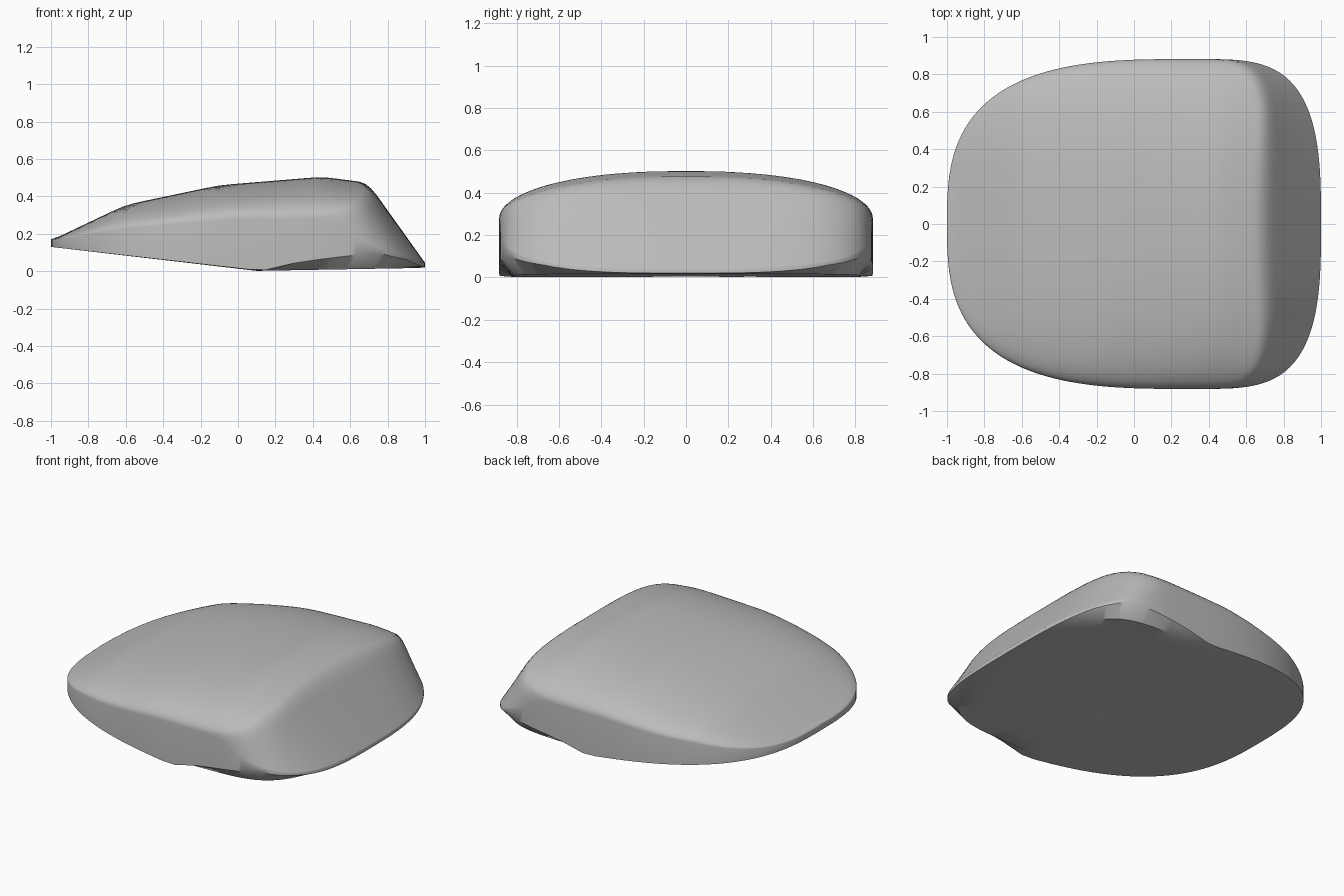
import bpy, bmesh, math

if "Cube" in bpy.data.objects:
    bpy.data.objects.remove(bpy.data.objects["Cube"], do_unlink=True)

SEGMENTS = 160
MID, HALF = 0.3, 0.882          # widest station and half width

PEAK = [(-1, .165), (-.6, .355), (-.1, .46), (.45, .505), (.68, .475), (1, .42)]
SHOULDER = [(-1, .165), (-.6, .23), (0, .28), (1, .28)]
LIP = [(.3, .4), (.45, .3), (.6, .19), (.75, .125), (.9, .075), (1, .045)]
WALL_FOOT = [(-1, .13), (.1, .005), (.2, .01), (.32, .05), (.74, .10), (.9, .06), (1, .02)]
KEEL = [(-1, .13), (.1, .002), (1, .018)]


def lerp(points, x):
    for (x0, z0), (x1, z1) in zip(points, points[1:]):
        if x <= x1:
            return z0 + (z1 - z0) * max(0, x - x0) / (x1 - x0)
    return points[-1][1]


def soft_lerp(points, x, d=.05):
    return (lerp(points, x - d) + 2 * lerp(points, x) + lerp(points, x + d)) / 4


def half_width(x):
    if x > MID:
        return HALF * max(0, 1 - ((x - MID) / .7) ** 3.9) ** (1 / 3)
    return HALF * max(0, 1 - ((MID - x) / 1.3) ** 3) ** .345


def nose_x(y):
    return MID + .7 * max(0, 1 - (abs(y) / HALF) ** 3) ** (1 / 3.9)


def outline(a):
    c, s = math.cos(a), math.sin(a)
    length, p, q = (.7, 3.9, 3) if c > 0 else (1.3, 3, 1 / .345)
    x = MID + math.copysign(length * abs(c) ** (2 / p), c)
    return x, math.copysign(HALF * abs(s) ** (2 / q), s)


def top_height(x, y, rim_x):
    # domed cross-section, blended with the steep sloping face
    t = min(1, abs(y) / max(half_width(x), 1e-4))
    low, high = lerp(SHOULDER, x), soft_lerp(PEAK, x)
    dome = low + (high - low) * math.sqrt(max(0, 1 - t ** 2.3))
    if rim_x < MID:
        return dome
    face = lerp(LIP, rim_x) + 1.4 * max(0, nose_x(y) - x)
    h = max(0, .06 - abs(dome - face)) / .06
    return min(dome, face) - h * h * .015


bm = bmesh.new()
rim = [outline(2 * math.pi * i / SEGMENTS) for i in range(SEGMENTS)]


def ring(scale, height):
    verts = []
    for ox, oy in rim:
        x, y = MID + (ox - MID) * scale, oy * scale
        verts.append(bm.verts.new((x, y, height(x, y, ox))))
    return verts


def bridge(a, b):
    for i in range(SEGMENTS):
        j = (i + 1) % SEGMENTS
        bm.faces.new((a[i], a[j], b[j], b[i]))


def cap(loop, z, flip):
    centre = bm.verts.new((MID, 0, z))
    for i in range(SEGMENTS):
        j = (i + 1) % SEGMENTS
        bm.faces.new((loop[j], loop[i], centre) if flip else (loop[i], loop[j], centre))


# underside, undercut and vertical wall
def keel_height(x, y, rim_x):
    return lerp(KEEL, x)


rings = [ring(s, keel_height) for s in (.3, .6, .8, .93)]
rings.append(ring(1, lambda x, y, o: lerp(WALL_FOOT, o)))
cap(rings[0], lerp(KEEL, MID), True)

# domed upper shell, with rings packed toward the rim
STEPS = 30
for k in range(STEPS):
    rings.append(ring(math.cos(k / STEPS * math.pi / 2), top_height))
for a, b in zip(rings, rings[1:]):
    bridge(a, b)
cap(rings[-1], top_height(MID, 0, MID), False)
bmesh.ops.recalc_face_normals(bm, faces=bm.faces)

mesh = bpy.data.meshes.new("wedge_shell")
bm.to_mesh(mesh)
bm.free()
shell = bpy.data.objects.new("wedge_shell", mesh)
bpy.context.collection.objects.link(shell)

# single plain grey
grey = bpy.data.materials.new("plain_grey")
grey.use_nodes = True
colour = (.5, .5, .5, 1)
grey.diffuse_color = colour
grey.node_tree.nodes["Principled BSDF"].inputs["Base Color"].default_value = colour
mesh.materials.append(grey)

bpy.context.view_layer.objects.active = shell
shell.select_set(True)
bpy.ops.object.shade_smooth_by_angle(angle=math.radians(40))
